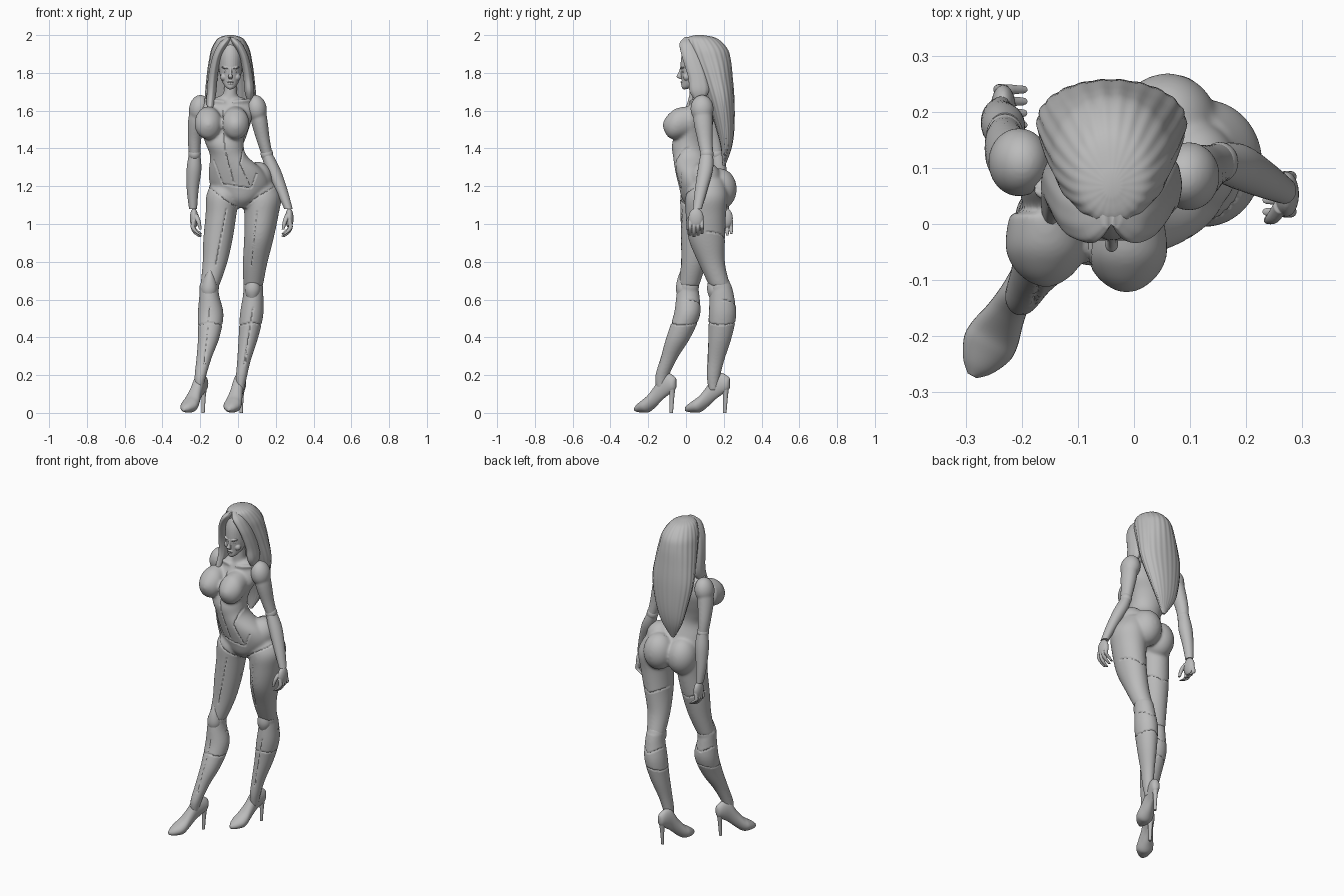
import bpy, bmesh, math
from mathutils import Vector, geometry

# All measurements below are in hundredths of a unit
CM = 0.01
X, Y, Z = Vector((1, 0, 0)), Vector((0, 1, 0)), Vector((0, 0, 1))
SIDES = ((-1, "right"), (1, "left"))

old_cube = bpy.data.objects.get("Cube")
if old_cube:
    bpy.data.objects.remove(old_cube, do_unlink=True)

grey = bpy.data.materials.new("plain grey")
grey.use_nodes = True
grey.diffuse_color = (0.5, 0.5, 0.5, 1)
for node in grey.node_tree.nodes:
    if node.type == "BSDF_PRINCIPLED":
        node.inputs["Base Color"].default_value = grey.diffuse_color

parts = []


def finish(name, bm):
    """Turn a bmesh into a named grey object."""
    bmesh.ops.recalc_face_normals(bm, faces=bm.faces)
    mesh = bpy.data.meshes.new(name)
    bm.to_mesh(mesh)
    bm.free()
    mesh.materials.append(grey)
    part = bpy.data.objects.new(name, mesh)
    bpy.context.collection.objects.link(part)
    parts.append(part)
    return part


def smooth_rings(rings, steps=5):
    """Pass a smooth spline through rings of (x, y, z, half width, half depth)."""
    padded = [rings[0]] + list(rings) + [rings[-1]]
    result = []
    for p, q, r, s in zip(padded, padded[1:], padded[2:], padded[3:]):
        for t in (k / steps for k in range(steps)):
            result.append([b + t * ((c - a) + t * ((2 * a - 5 * b + 4 * c - d)
                           + t * (3 * b - a - 3 * c + d))) / 2
                           for a, b, c, d in zip(p, q, r, s)])
    return result + [list(rings[-1])]


def loft(name, rings, u=X, v=Y, sides=32, ridge=0, waves=16):
    """Skin elliptical rings, optionally rippled into strands."""
    bm = bmesh.new()
    loops = []
    for x, y, z, a, b in smooth_rings(rings):
        loop = []
        for angle in (math.tau * k / sides for k in range(sides)):
            swell = 1 + ridge * math.cos(waves * angle)
            offset = u * math.cos(angle) * max(a, 0.1) + v * math.sin(angle) * max(b, 0.1)
            loop.append(bm.verts.new((Vector((x, y, z)) + offset * swell) * CM))
        loops.append(loop)
    for low, high in zip(loops, loops[1:]):
        for k in range(sides):
            n = (k + 1) % sides
            bm.faces.new((low[k], low[n], high[n], high[k]))
    bm.faces.new(loops[0])
    bm.faces.new(loops[-1])
    return finish(name, bm)


def blob(name, centre, radii, tilt=(0, 0, 0)):
    """Smooth ellipsoid, tilt in degrees."""
    bm = bmesh.new()
    bmesh.ops.create_uvsphere(bm, u_segments=32, v_segments=20, radius=1)
    bmesh.ops.scale(bm, vec=Vector(radii) * CM, verts=bm.verts)
    part = finish(name, bm)
    part.location = Vector(centre) * CM
    part.rotation_euler = [math.radians(t) for t in tilt]
    return part


def fuse(name, pieces, voxel, rounds, seams=()):
    """Melt pieces into one skin, then press in seams of (facing, x-z path)."""
    bpy.context.view_layer.update()
    bpy.ops.object.select_all(action="DESELECT")
    for piece in pieces:
        parts.remove(piece)
        piece.select_set(True)
    skin = pieces[0]
    bpy.context.view_layer.objects.active = skin
    bpy.ops.object.join()
    skin.name = name
    skin.data.remesh_voxel_size = voxel * CM
    bpy.ops.object.voxel_remesh()
    bm = bmesh.new()
    bm.from_mesh(skin.data)
    for _ in range(rounds):
        bmesh.ops.smooth_vert(bm, verts=bm.verts, factor=0.5,
                              use_axis_x=True, use_axis_y=True, use_axis_z=True)
    bm.normal_update()
    pressed = set()
    for facing, path in seams:
        points = [Vector((x, 0, z)) * CM for x, z in path]
        for start, end in zip(points, points[1:]):
            for vert in bm.verts:
                if vert.normal.y * facing < 0:
                    continue
                flat = Vector((vert.co.x, 0, vert.co.z))
                near, t = geometry.intersect_point_line(flat, start, end)
                if 0 <= t <= 1 and (near - flat).length < 0.35 * CM:
                    pressed.add(vert)
    for vert in pressed:
        vert.co -= vert.normal * 0.4 * CM
    bm.to_mesh(skin.data)
    bm.free()
    skin.data.materials.clear()
    skin.data.materials.append(grey)
    parts.append(skin)


# Torso, from the collar down to the crotch
body = [loft("torso", [(-5, 8, 168, 4, 3.5), (-5, 8, 165.5, 11, 5), (-5.5, 8, 163, 13.5, 6.2),
                       (-6.5, 6.5, 156, 14, 8.3), (-7.5, 4, 149, 11.7, 9.2), (-7, 2, 142, 10, 9.5),
                       (-5, 2.3, 136, 9.8, 9.2), (-1, 4.5, 128, 14.5, 10.2), (1, 7, 120, 15.5, 10.8),
                       (1.5, 6.5, 113, 9.5, 8.5), (1.5, 6, 108.5, 3, 4)], sides=48),
        loft("neck", [(-4, 7, 177, 3.4, 3.5), (-4, 7, 171, 3.5, 3.6), (-4.5, 7.5, 167, 4.5, 4.2),
                      (-5, 8, 163, 8, 5)]),
        blob("right_buttock", (-7, 13.3, 117), (8.6, 9.3, 11)),
        blob("left_buttock", (6, 17.7, 118.5), (9, 9.2, 11)),
        blob("left_hip", (10.5, 10, 124), (8, 8.5, 9))]
for x, tip in ((-15.7, -11), (-1.3, -12)):
    body.append(loft("breast", [(x, 2, 154.5, 6.5, 8), (x, tip + 7, 153, 7.3, 8.3),
                                (x, tip + 3, 152, 5.7, 6.4), (x, tip + 0.6, 152.2, 3, 3.2),
                                (x, tip - 0.3, 152.4, 0.8, 0.8)], u=X, v=Z))
for side, label in SIDES:
    body.append(loft("collar_bone", [(-5 + side * 2, 2.2, 164.5, 0.9, 0.9),
                                     (-5 + side * 7, 3.2, 165, 1.1, 1.1),
                                     (-5 + side * 13, 6, 166, 1, 1)], u=Y, v=Z))

# Legs: thighs melt into the body, shins hold the knee joints
LEGS = {
    "right": ([(-6, 8, 122, 8, 8), (-8, 7, 115, 8.8, 10), (-9, 6.5, 105, 8.2, 9.4),
               (-10.6, 5.5, 92, 7.8, 8.2), (-12.3, 4, 79, 6.5, 6.7), (-15, 1.5, 67, 5, 5.4)],
              [(-15.5, 1, 68, 4.8, 5.2), (-15.2, 1, 62, 5.3, 6.1), (-14.5, 0.5, 52, 6.8, 7),
               (-15.5, -4, 40, 5.7, 6.4), (-18, -9, 29, 4, 4.5), (-20, -12.8, 19, 3, 3.5),
               (-20.5, -13, 12, 2, 2.4)]),
    "left": ([(10, 12, 124, 8, 8), (12.5, 11, 115, 10.3, 11.2), (12.4, 10.5, 105, 9.1, 10.7),
              (11, 11, 92, 7.8, 9.7), (9, 13.7, 79, 6.5, 7), (8, 18, 67, 5.2, 5.6)],
             [(8, 18.5, 68, 5, 5.4), (8, 19, 62, 5.4, 6.4), (7.2, 19.3, 52, 6.2, 7.3),
              (5.5, 18, 40, 5.2, 6.2), (3.2, 15.8, 28, 3.6, 4.5), (1.8, 14.5, 19, 2.9, 3.5),
              (1.2, 14.5, 12, 2, 2.4)]),
}
for label, (thigh, shin) in LEGS.items():
    body.append(loft(label + "_thigh", thigh))
    x, y, z, a, b = thigh[-1]
    calf = shin[2][0]
    fuse(label + "_shin", [loft(label + "_calf", shin),
                           blob(label + "_knee_joint", (x, y, z), (a, b, 6))], 0.6, 4,
         [(0, [(calf - 8, 46), (calf, 48), (calf + 8, 46)]),
          (1, [(x - 6, 60), (x, 57), (x + 6, 60)]), (-1, [(x, 56), (shin[4][0], 25)])])
    # Kneecap tapering to a point above and below
    loft(label + "_kneecap", [(x + 0.3, y - 3, z + 9.5, 0.5, 0.8), (x, y - 2.8, z + 4, 3, 3.2),
                              (x - 0.3, y - 3, z - 2, 4.1, 3.8), (x - 0.4, y - 2, z - 7, 2.5, 3),
                              (x - 0.4, y - 2, z - 9.5, 0.6, 0.8)])

fuse("body", body, 0.6, 14,
     [(-1, [(-8, 161), (-8, 149), (-6.5, 138), (-2, 121)]),
      (-1, [(-13, 134), (-8, 121), (7, 119), (10, 127)]), (-1, [(4, 143), (1, 132), (7, 119)]),
      (-1, [(-15, 119), (-7, 113), (-1, 109)]), (-1, [(20, 120), (11, 115), (4, 109)]),
      (-1, [(-6, 108), (-12, 78)]), (-1, [(10, 107), (7, 78)]),
      (1, [(-19, 96), (-10, 92), (-2, 95)]), (1, [(3, 95), (11, 92), (20, 96)])])

# Head with features melted in, eyes set into the sockets
head = [loft("skull", [(-4, -0.5, 171.5, 1.2, 1.2), (-4, 1, 172.7, 2.8, 3.3),
                       (-4, 3, 175.5, 4.5, 5.2), (-4, 4.5, 179.5, 5.7, 7.1), (-4, 6, 184, 6.3, 8.9),
                       (-4, 7, 190, 6.6, 9.2), (-4, 7, 195, 5, 7), (-4, 7, 198, 2, 3)]),
        loft("nose", [(-4, -2.2, 183, 0.7, 0.8), (-4, -3, 179.7, 0.8, 1.2),
                      (-4, -3.6, 178, 1.2, 1.4), (-4, -2.6, 176.8, 0.8, 0.8)]),
        blob("upper_lip", (-4, -2, 175.2), (1.8, 0.9, 0.55)),
        blob("lower_lip", (-4, -1.8, 174.2), (1.6, 0.9, 0.65)),
        blob("chin", (-4, -0.8, 172.5), (1.7, 1.3, 1.3))]
for side, label in SIDES:
    head.append(blob("brow", (-4 + side * 2.7, -1.9, 182.7), (2.2, 0.9, 0.6), (0, -side * 10, side * 20)))
    head.append(blob("cheek", (-4 + side * 3.4, 0.3, 177.8), (2, 1.8, 2)))
    blob(label + "_eye", (-4 + side * 2.5, -1.6, 180.6), (1.1, 0.5, 0.5), (0, -side * 8, side * 18))
fuse("head", head, 0.25, 3)

# Long hair: one rippled mass behind, face framing locks and pointed tips
loft("back_hair", [(-4, 7, 200, 1.5, 2), (-4, 8.3, 198.3, 6.5, 8), (-4, 11, 193, 9.8, 10.8),
                   (-4, 13, 187, 11.2, 10.7), (-4, 15.5, 178, 12.5, 9.2), (-4, 18.5, 165, 13.2, 7.2),
                   (-4.5, 20.8, 150, 10, 4.8), (-5, 21.3, 140, 6.5, 2.8), (-5, 20, 131, 1, 0.8)],
     sides=128, ridge=0.012, waves=22)
LOCK = [(0.6, 3, 199, 1.2, 3.5), (3.4, 1.6, 195.7, 2.6, 4.9), (6.6, 2.5, 190, 2.4, 5),
        (8.3, 4.3, 184, 2.4, 5), (9.4, 6.3, 177, 2.5, 5), (10, 7, 170, 2.5, 5)]
for side, label in SIDES:
    end = [(10.6, 4, 163.5, 2, 3.5), (11.2, -1.5, 156, 0.7, 0.8)] if side < 0 else [(10, 7, 164, 0.8, 1)]
    loft(label + "_front_lock", [(-4 + side * x, y, z, a, b) for x, y, z, a, b in LOCK + end],
         sides=64, ridge=0.015, waves=9)
for shift, drop in ((-6, 138), (-3, 133), (3, 135), (5.5, 141)):
    loft("hair_tip", [(-4.5 + shift, 20, 160, 3, 3.5), (-4.5 + shift, 21.5, 149, 2.6, 2.6),
                      (-4.8 + shift * 0.8, 20.5, drop, 0.4, 0.4)])

# High heeled shoes: rows of distance from heel, sole, top, half width
SHOE = [(0, 13, 18.5, 1.2), (1.2, 11.5, 19.5, 2.3), (4, 9.8, 21, 2.8), (8, 7, 20.5, 3),
        (12, 3.4, 14.5, 3.6), (16, 0.5, 9.5, 4.6), (19, 0.2, 7.2, 4.6), (22.5, 0.4, 4.8, 2.9),
        (24.5, 1, 3, 0.9)]
for label, heel, toe in (("right", Vector((-17.2, -5.5, 0)), Vector((-28.8, -27, 0))),
                         ("left", Vector((2.5, 23, 0)), Vector((-4.8, 0, 0)))):
    ahead = (toe - heel).normalized()
    spots = [(*(heel + ahead * along).xy, sole, top, width) for along, sole, top, width in SHOE]
    loft(label + "_shoe", [(x, y, (sole + top) / 2, width, (top - sole) / 2)
                           for x, y, sole, top, width in spots], u=ahead.cross(Z), v=Z)
    stem, foot = heel + ahead * 2.2, heel + ahead * 2.6
    loft(label + "_stiletto", [(*stem.xy, 14, 2, 2), (*stem.xy, 9, 1.2, 1.3), (*foot.xy, 0, 0.8, 0.9)])

# Arms: shoulder melts into the upper arm, fingers melt into the hand
ARMS = {
    "right": ([(-20.5, 11, 165, 4, 4.6), (-22, 12, 155, 4.4, 5.1), (-23, 14.5, 145, 3.6, 4.1),
               (-23, 16, 137, 3, 3.4)],
              [(-23, 16.5, 137, 3, 3.3), (-23.3, 17.5, 129, 3.9, 4), (-24, 19, 118, 3.1, 3.2),
               (-23.8, 20.3, 108, 2.1, 2.4)], (-23.3, 20.8, 103), 1),
    "left": ([(9.8, 8.5, 165, 4, 4.6), (11.2, 9, 155, 4.4, 5.1), (13.2, 10, 145, 3.6, 4.1),
              (15.3, 11, 137, 3, 3.4)],
             [(15.3, 11, 137, 3, 3.3), (18.5, 10.3, 129, 3.9, 4), (23, 8, 118, 3.2, 3.3),
              (26.7, 6, 108, 2.2, 2.4)], (27.2, 5.3, 103), -1),
}
for label, (upper, lower, palm, inward) in ARMS.items():
    x, y, z, a, b = upper[0]
    fuse(label + "_upper_arm", [loft("arm", upper), blob("shoulder", (x, y, z - 4), (5.4, 6.1, 7.4),
                                                         (0, inward * 10, 0))], 0.5, 6)
    loft(label + "_forearm", lower)
    blob(label + "_elbow", upper[-1][:3], (3.3, 3.6, 3.6))
    px, py, pz = palm
    hand = [loft("thumb", [(px + inward, py - 2, pz + 2, 1.3, 1.4),
                           (px + inward * 2.3, py - 4, pz - 1.5, 1.2, 1.2),
                           (px + inward * 3.4, py - 4.6, pz - 6, 0.7, 0.7)]),
            blob("palm", palm, (2.2, 4, 5.4))]
    for i in range(4):
        fy, tip = py + (i - 1.5) * 2.1, pz - 10 + abs(i - 1) * 0.9
        hand.append(loft("finger", [
            (px, fy, pz - 1, 1.1, 1), (px - inward * 0.6, fy, pz - 4.5, 1.2, 1),
            (px + inward * 0.8, fy, tip + 2.2, 1.1, 0.95), (px + inward * 3.6, fy, tip, 0.8, 0.7)]))
    fuse(label + "_hand", hand, 0.22, 2)

# Smooth shading, keeping sharp rims crisp
bpy.ops.object.select_all(action="DESELECT")
for part in parts:
    part.select_set(True)
bpy.context.view_layer.objects.active = parts[0]
bpy.ops.object.shade_smooth_by_angle(angle=math.radians(50))
